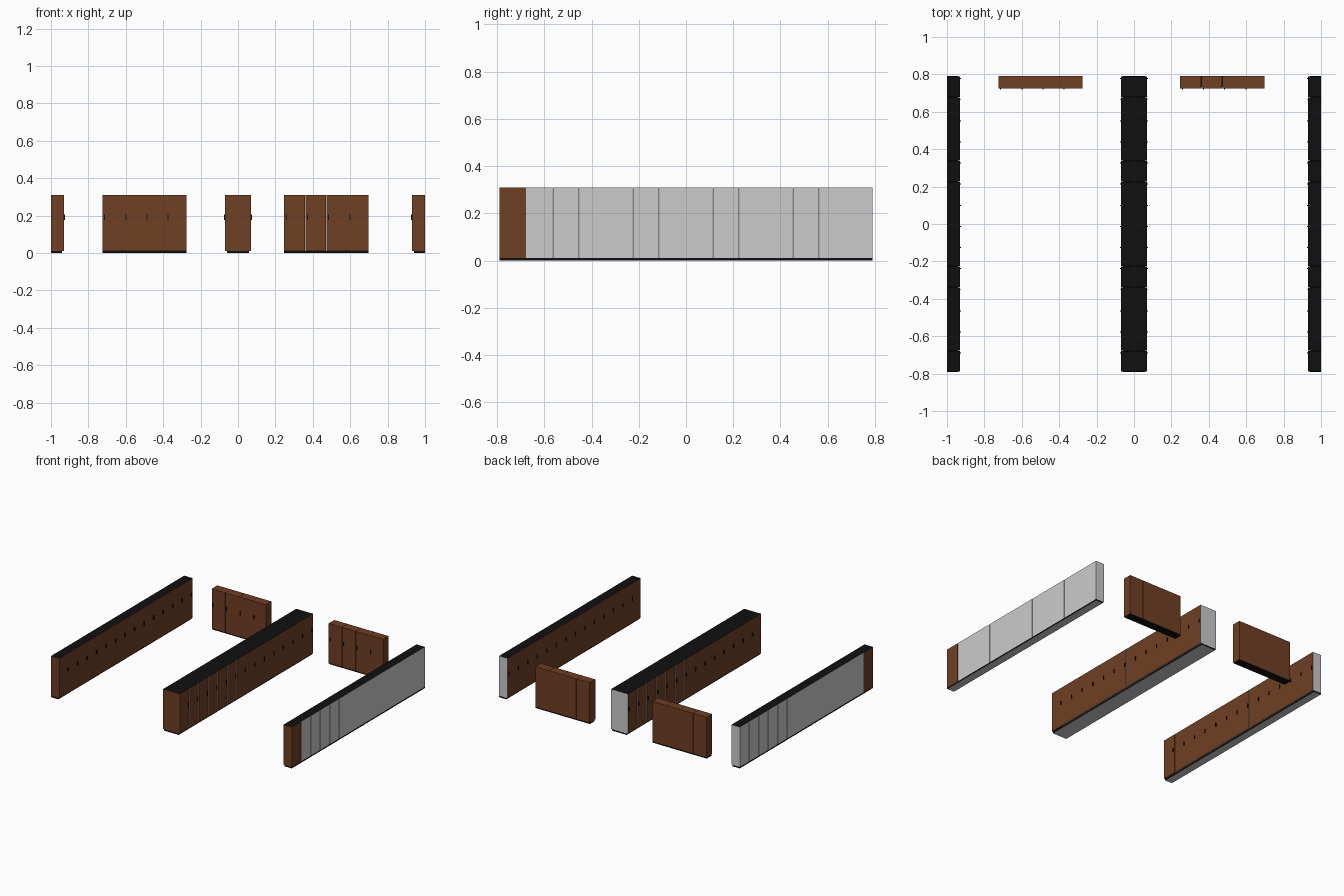
import bpy, bmesh
from math import radians
from mathutils import Matrix, Vector

if "Cube" in bpy.data.objects:
    bpy.data.objects.remove(bpy.data.objects["Cube"])

def material(name, rgb):
    m = bpy.data.materials.new(name)
    m.diffuse_color = (*rgb, 1)
    m.use_nodes = True
    m.node_tree.nodes["Principled BSDF"].inputs["Base Color"].default_value = m.diffuse_color
    return m

WOOD = material("brown_wood", (0.16, 0.05, 0.018))
BLACK = material("black_top", (0.005, 0.005, 0.005))
SLOTS = [None, WOOD, BLACK]          # 0 = bare grey, 1 = wood, 2 = black

W, D, H, KICK = 1.58 / 14, 0.069, 0.31, 0.01   # one cabinet unit
GAP, RECESS = 0.0006, 0.009

def box(bm, lo, hi, pick):
    lo, hi = Vector(lo), Vector(hi)
    mat = Matrix.Translation((lo + hi) / 2) @ Matrix.Diagonal((*(hi - lo), 1))
    verts = bmesh.ops.create_cube(bm, size=1, matrix=mat)["verts"]
    bm.normal_update()
    for f in {f for v in verts for f in v.link_faces}:
        f.material_index = pick(f.normal)

def finish(bm, name, place):
    bmesh.ops.transform(bm, matrix=place, verts=bm.verts)
    mesh = bpy.data.meshes.new(name)
    for m in SLOTS:
        mesh.materials.append(m)
    bm.to_mesh(mesh)
    bm.free()
    bpy.context.collection.objects.link(bpy.data.objects.new(name, mesh))

# face colours by direction (local front is -y)
def unit_faces(n):
    return 2 if n.z > 0.5 else 1 if n.y < -0.5 else 0

def end_faces(n):
    return 2 if n.z > 0.5 else 1

def all_wood(n):
    return 1

def all_black(n):
    return 2

def kick_faces(n):
    return 0 if n.z < -0.5 else 2

def cabinet_run(name, count, place, depth=D, wood_unit=None, tall=False, handle_left=True):
    """Row of equal units, centred on local x, front on y=0, back on y=depth."""
    x0 = -count * W / 2
    # cabinet bodies
    bm = bmesh.new()
    for i in range(count):
        pick = all_wood if tall else end_faces if i == wood_unit else unit_faces
        box(bm, (x0 + i * W + GAP, 0, KICK), (x0 + (i + 1) * W - GAP, depth, H), pick)
    finish(bm, name + "_cabinets", place)
    # recessed plinth
    bm = bmesh.new()
    box(bm, (x0, RECESS, 0), (-x0, depth, KICK), all_black if tall else kick_faces)
    finish(bm, name + "_plinth", place)
    # door handles near one edge of each unit
    bm = bmesh.new()
    for i in range(count):
        x = x0 + i * W + (0.013 if handle_left else W - 0.013)
        box(bm, (x - 0.0025, -0.006, 0.177), (x + 0.0025, 0.001, 0.205), all_black)
    finish(bm, name + "_handles", place)

def placed(x, y, deg):
    return Matrix.Translation((x, y, 0)) @ Matrix.Rotation(radians(deg), 4, "Z")

# four long runs: two outer rows facing inward, and a back-to-back middle island
for name, front_x, deg in (("left_row", -1 + D, 90), ("island_right", D, 90),
                           ("right_row", 1 - D, -90), ("island_left", -D, -90)):
    cabinet_run(name, 14, placed(front_x, 0, deg),
                wood_unit=0 if deg > 0 else 13, handle_left=deg < 0)

# two short wooden cabinet blocks along the back
for name, cx in (("back_left", -0.5), ("back_right", 0.472)):
    cabinet_run(name, 4, placed(cx, 0.724, 0), depth=0.066, tall=True)
